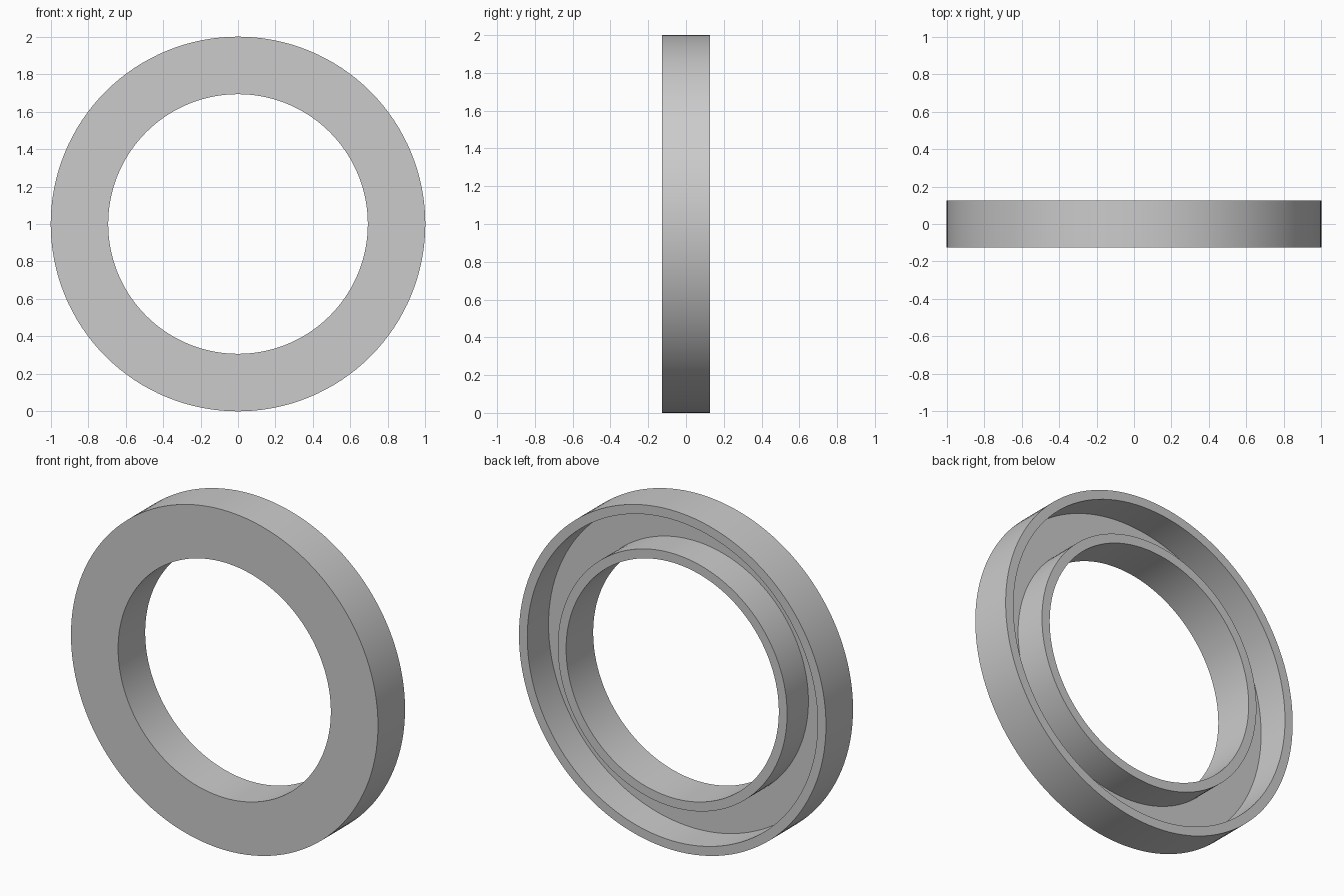
import bpy, bmesh, math
from mathutils import Vector

if "Cube" in bpy.data.objects:
    bpy.data.objects.remove(bpy.data.objects["Cube"], do_unlink=True)

OUTER, INNER = 1.0, 0.693
HALF, WALL = 0.126, 0.054
SEGMENTS = 128

# Plain grey finish
grey = bpy.data.materials.new("plain_grey")
grey.use_nodes = True
colour = (0.6, 0.6, 0.6, 1)
grey.diffuse_color = colour
grey.node_tree.nodes["Principled BSDF"].inputs["Base Color"].default_value = colour

# Channel cross-section (radius, depth): solid front, groove open at the back
floor = -HALF + WALL
profile = [
    (OUTER, -HALF), (OUTER, HALF),
    (OUTER - WALL, HALF), (OUTER - WALL, floor),
    (INNER + WALL, floor), (INNER + WALL, HALF),
    (INNER, HALF), (INNER, -HALF),
]

# Revolve the section around the y axis
bm = bmesh.new()
verts = [bm.verts.new((r, y, 1)) for r, y in profile]
edges = [bm.edges.new((v, verts[i - 1])) for i, v in enumerate(verts)]
bmesh.ops.spin(bm, geom=verts + edges, cent=Vector((0, 0, 1)), axis=Vector((0, 1, 0)),
               angle=math.tau, steps=SEGMENTS, use_merge=False)
bmesh.ops.remove_doubles(bm, verts=bm.verts[:], dist=1e-4)
bmesh.ops.recalc_face_normals(bm, faces=bm.faces[:])

mesh = bpy.data.meshes.new("channel_ring")
bm.to_mesh(mesh)
bm.free()
mesh.materials.append(grey)
ring = bpy.data.objects.new("channel_ring", mesh)
bpy.context.collection.objects.link(ring)

# Smooth round walls, sharp rims
bpy.ops.object.select_all(action="DESELECT")
ring.select_set(True)
bpy.context.view_layer.objects.active = ring
bpy.ops.object.shade_smooth_by_angle(angle=math.radians(30))
